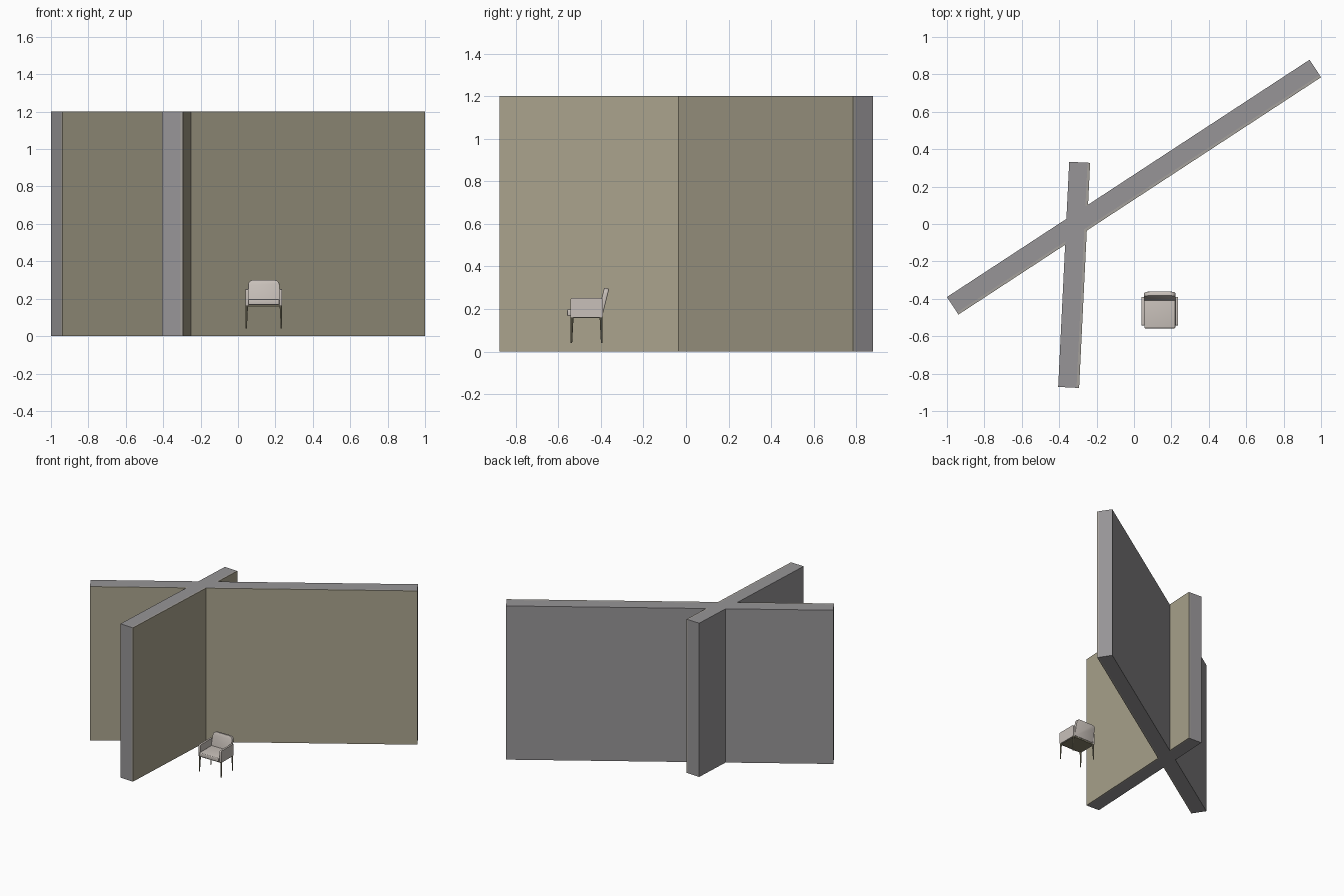
import bpy, bmesh, math
from mathutils import Matrix, Vector

cube = bpy.data.objects.get("Cube")
if cube:
    bpy.data.objects.remove(cube, do_unlink=True)


def material(name, r, g, b):
    m = bpy.data.materials.new(name)
    m.use_nodes = True
    m.diffuse_color = (r, g, b, 1)
    m.node_tree.nodes["Principled BSDF"].inputs["Base Color"].default_value = (r, g, b, 1)
    return m


grey = material("grey core", 0.31, 0.30, 0.31)
board = material("warm grey board", 0.37, 0.35, 0.33)
olive = material("olive paint", 0.40, 0.365, 0.265)
fabric = material("pale fabric", 0.58, 0.53, 0.49)
wood = material("dark olive wood", 0.25, 0.23, 0.15)


def add_object(name, bm, mat, smooth=False):
    bmesh.ops.recalc_face_normals(bm, faces=bm.faces)
    me = bpy.data.meshes.new(name)
    bm.to_mesh(me)
    bm.free()
    ob = bpy.data.objects.new(name, me)
    bpy.context.collection.objects.link(ob)
    if mat:
        me.materials.append(mat)
    if smooth:
        bpy.context.view_layer.objects.active = ob
        bpy.ops.object.select_all(action="DESELECT")
        ob.select_set(True)
        bpy.ops.object.shade_smooth_by_angle(angle=math.radians(35))
    return ob


def box(name, low, high, mat, place=Matrix(), bevel=0.0, axis=None):
    """Box between two corners; edges along an axis (or all edges) may be rounded."""
    low, high = Vector(low), Vector(high)
    bm = bmesh.new()
    bmesh.ops.create_cube(bm, size=1)
    for v in bm.verts:
        v.co = Vector([(low[i] + high[i]) / 2 + v.co[i] * (high[i] - low[i]) for i in range(3)])
    if bevel:
        edges = [e for e in bm.edges if axis is None
                 or abs((e.verts[0].co - e.verts[1].co)[axis]) > 1e-6]
        bmesh.ops.bevel(bm, geom=edges, offset=bevel, segments=4, profile=0.5, affect="EDGES")
    bm.transform(place)
    return add_object(name, bm, mat, bool(bevel))


def boolean(ob, cutter, operation):
    mod = ob.modifiers.new("crossing", "BOOLEAN")
    mod.operation, mod.object, mod.solver = operation, cutter, "EXACT"


# Crossing walls, each a core with a board and a paint layer on one face
HEIGHT, HALF = 1.2, 0.056
BOARD, PAINT = 0.012, 0.002


def wall(name, centre, angle, length, painted_side):
    place = Matrix.Translation(centre) @ Matrix.Rotation(math.radians(angle), 4, "Z")
    if painted_side > 0:
        place = place @ Matrix.Rotation(math.pi, 4, "Z")
    h = length / 2
    inner = -HALF + BOARD + PAINT
    outer = -HALF + PAINT

    def layer(part, y0, y1, mat, extra=0.0):
        return box(name + part, (-h, y0, -extra), (h, y1, HEIGHT + extra), mat, place)

    core = layer("_core", inner, HALF, grey)
    layers = [layer("_board", outer, inner, board), layer("_paint", -HALF, outer, olive)]
    cutters = [layer("_core_cutter", inner, HALF, None, 0.1),
               layer("_full_cutter", -HALF, HALF, None, 0.1)]
    for c in cutters:
        c.hide_render = True
        c.hide_viewport = True
        c.hide_set(True)
    return core, layers, cutters


long_core, long_layers, long_cutters = wall("long_wall", (0, 0.197, 0), 33.2, 2.317, -1)
short_core, short_layers, short_cutters = wall("short_wall", (-0.32, -0.272, 0), 87.2, 1.205, -1)
boolean(short_core, long_cutters[1], "DIFFERENCE")
for ob in long_layers:
    boolean(ob, short_cutters[0], "DIFFERENCE")
for ob in short_layers:
    boolean(ob, long_cutters[1], "DIFFERENCE")

# Fill the crossing where the short core passes through the long wall's layers
bridge = box("wall_crossing", (-0.6, -HALF, 0), (0.0, -HALF + BOARD + PAINT, HEIGHT), grey,
             Matrix.Translation((0, 0.197, 0)) @ Matrix.Rotation(math.radians(33.2), 4, "Z"))
boolean(bridge, short_cutters[0], "INTERSECT")

# Armchair: seat, leaning back, and a mirrored arm and pair of legs
CX = 0.138
chair = Matrix.Translation((CX, 0, 0))
box("seat_cushion", (-0.083, -0.558, 0.167), (0.083, -0.395, 0.198), fabric, chair, 0.006)
box("seat_frame", (-0.09, -0.54, 0.158), (0.09, -0.393, 0.167), wood, chair)
lean = chair @ Matrix.Translation((0, -0.392, 0.17)) @ Matrix.Rotation(math.radians(-14), 4, "X")


def backrest():
    # Panel with strongly rounded top corners and softened rims
    bm = bmesh.new()
    w, top, r = 0.084, 0.129, 0.028
    pts = [(-w, 0), (w, 0)]
    for side, start in ((1, 0), (-1, 90)):
        for i in range(7):
            a = math.radians(start + i * 15)
            pts.append((side * (w - r) + r * math.cos(a), top - r + r * math.sin(a)))
    face = bm.faces.new([bm.verts.new((x, -0.024, z)) for x, z in pts])
    ext = bmesh.ops.extrude_face_region(bm, geom=[face])
    bmesh.ops.translate(bm, vec=(0, 0.024, 0),
                        verts=[g for g in ext["geom"] if isinstance(g, bmesh.types.BMVert)])
    rim = [e for e in bm.edges if abs(e.verts[0].co.y - e.verts[1].co.y) < 1e-6]
    bmesh.ops.bevel(bm, geom=rim, offset=0.004, segments=2, profile=0.5, affect="EDGES")
    bm.transform(lean)
    add_object("backrest", bm, fabric, True)


backrest()


def leg(name, x, y):
    bm = bmesh.new()
    bmesh.ops.create_cone(bm, cap_ends=True, segments=10, radius1=0.0035, radius2=0.007, depth=0.125)
    for v in bm.verts:
        if v.co.z > 0:
            v.co.x -= math.copysign(0.003, x)
            v.co.y += 0.003 if y < -0.47 else -0.003
    bm.transform(chair @ Matrix.Translation((x, y, 0.1025)))
    add_object(name, bm, wood, True)


for side, label in ((1, "left"), (-1, "right")):
    inner, outer = sorted((side * 0.083, side * 0.098))
    box(label + "_arm", (inner, -0.543, 0.16), (outer, -0.391, 0.251), fabric, chair, 0.008, 0)
    leg(label + "_front_leg", side * 0.094, -0.538)
    leg(label + "_back_leg", side * 0.094, -0.396)
